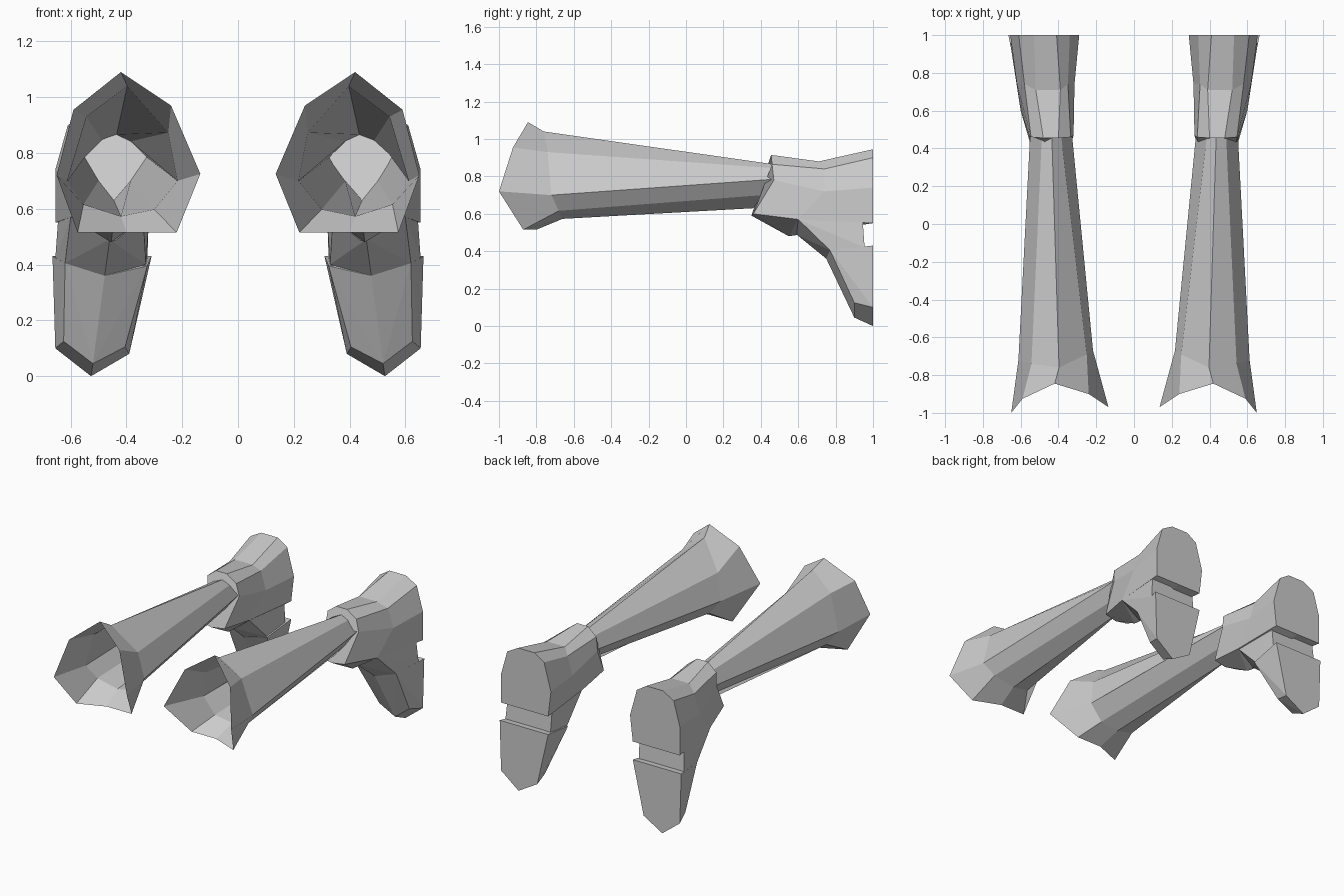
import bpy, bmesh


def finish(name, bm):
    """Turn a bmesh into a flat-shaded object mirrored to the other side."""
    bmesh.ops.recalc_face_normals(bm, faces=bm.faces)
    mesh = bpy.data.meshes.new(name)
    bm.to_mesh(mesh)
    bm.free()
    obj = bpy.data.objects.new(name, mesh)
    bpy.context.collection.objects.link(obj)
    mod = obj.modifiers.new("Mirror", 'MIRROR')
    mod.use_mirror_merge = False
    return obj


def loft(name, rings, caps=False):
    """Skin a stack of matching cross-sections."""
    bm = bmesh.new()
    rows = [[bm.verts.new(p) for p in r] for r in rings]
    n = len(rows[0])
    for a, b in zip(rows, rows[1:]):
        for i in range(n):
            j = (i + 1) % n
            bm.faces.new((a[i], a[j], b[j], b[i]))
    if caps:
        bm.faces.new(rows[0])
        bm.faces.new(rows[-1])
    return finish(name, bm)


def hull(name, points):
    """Convex faceted block around a few points."""
    bm = bmesh.new()
    verts = [bm.verts.new(p) for p in points]
    bmesh.ops.convex_hull(bm, input=verts)
    loose = [v for v in bm.verts if not v.link_faces]
    bmesh.ops.delete(bm, geom=loose, context='VERTS')
    bmesh.ops.dissolve_limit(bm, angle_limit=0.02, verts=bm.verts, edges=bm.edges)
    return finish(name, bm)


# Open shin shell: flared knee rim, knee ring, ankle ring
rim = [(.42, -.845, 1.09), (.59, -.925, .955), (.65, -1, .72), (.575, -.87, .515),
       (.40, -.80, .515), (.22, -.80, .515), (.135, -.97, .725), (.24, -.90, .97)]
knee = [(.397, -.76, 1.04), (.543, -.74, .93), (.612, -.72, .70), (.554, -.68, .616),
        (.42, -.66, .573), (.30, -.67, .598), (.217, -.67, .70), (.25, -.69, .873)]
ankle = [(.435, .46, .866), (.488, .46, .845), (.55, .47, .785), (.50, .41, .70),
         (.445, .36, .63), (.385, .41, .70), (.328, .47, .785), (.385, .46, .842)]
loft("shin", [rim, knee, ankle])

# Heel block from ankle collar to the flat sole at y = 1
collar = [(.40, .455, .915), (.48, .455, .915), (.545, .46, .865), (.555, .47, .78),
          (.53, .36, .60), (.44, .35, .59), (.35, .36, .60), (.32, .47, .78), (.335, .46, .865)]
middle = [(.39, .71, .88), (.52, .71, .88), (.58, .74, .84), (.62, .74, .72),
          (.60, .60, .57), (.455, .55, .48), (.335, .60, .57), (.315, .74, .72), (.35, .74, .84)]
sole = [(x, 1, z) for x, z in [(.41, .945), (.53, .945), (.61, .90), (.655, .74), (.655, .55),
                               (.48, .55), (.31, .55), (.29, .72), (.34, .90)]]
loft("heel", [collar, middle, sole], caps=True)

# Arch joining heel and forefoot, recessed behind the sole groove
hull("arch", [(.32, .945, .56), (.645, .945, .56), (.325, .955, .42), (.655, .955, .42),
              (.33, .77, .40), (.62, .77, .405), (.478, .75, .36),
              (.34, .60, .57), (.60, .60, .57), (.46, .59, .49)])

# Forefoot pointing down with a bevelled toe
hull("forefoot", [(.325, .77, .395), (.478, .75, .36), (.62, .77, .405),
                  (.625, .90, .125), (.52, .90, .045), (.405, .90, .105),
                  (.31, 1, .43), (.665, 1, .43), (.655, 1, .10), (.527, 1, 0), (.39, 1, .08)])
